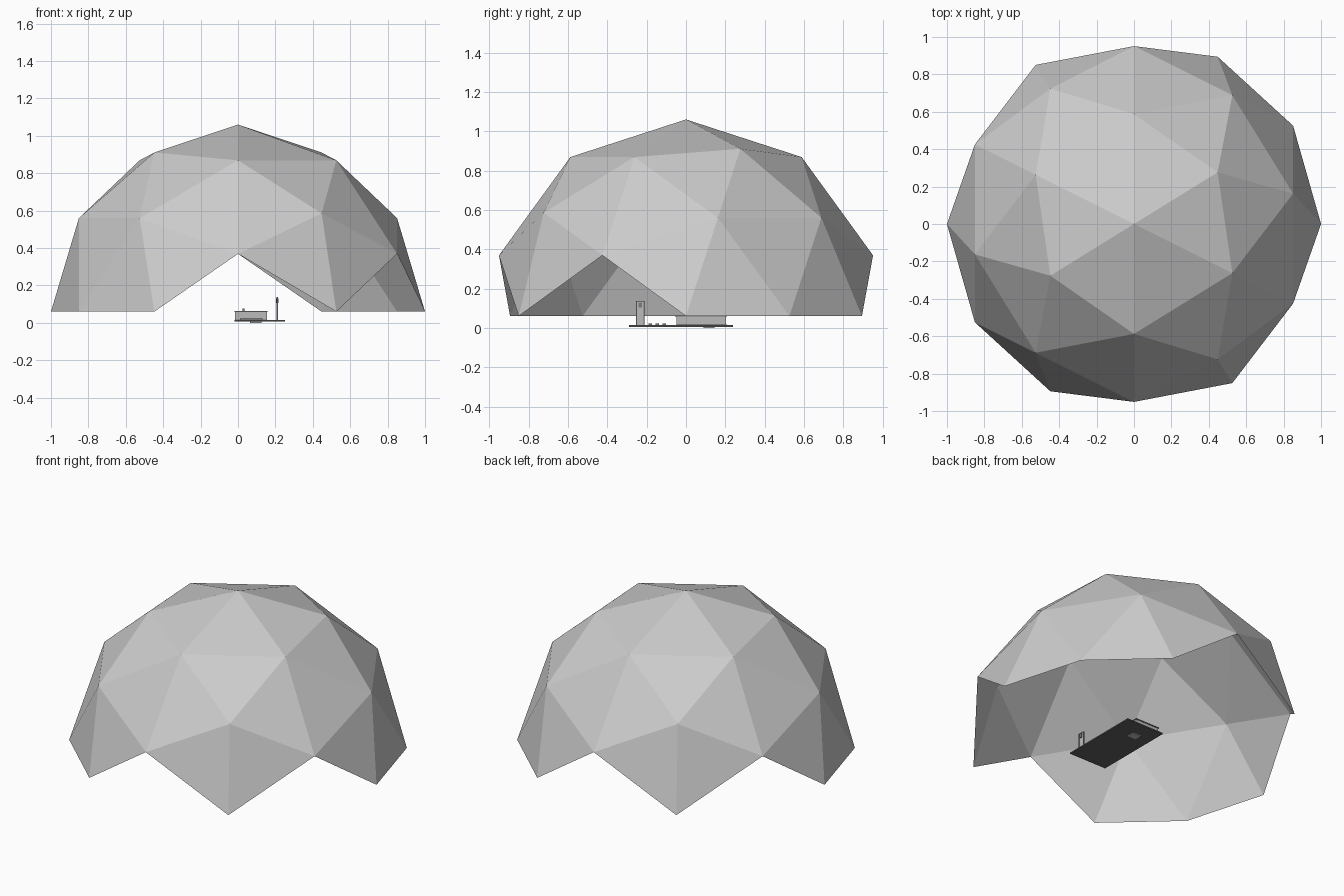
import bpy, bmesh, math
from mathutils import Matrix

if "Cube" in bpy.data.objects:
    bpy.data.objects.remove(bpy.data.objects["Cube"])


def material(name, rgb):
    m = bpy.data.materials.new(name)
    m.diffuse_color = (*rgb, 1)
    m.use_nodes = True
    m.node_tree.nodes["Principled BSDF"].inputs["Base Color"].default_value = m.diffuse_color
    return m


DOME = material("dome grey", (0.60, 0.60, 0.60))
WALL = material("wall grey", (0.50, 0.50, 0.50))
DARK = material("deck grey", (0.12, 0.12, 0.12))
TRIM = material("trim grey", (0.20, 0.20, 0.20))


def add(name, bm, mat):
    me = bpy.data.meshes.new(name)
    bm.to_mesh(me)
    bm.free()
    me.materials.append(mat)
    ob = bpy.data.objects.new(name, me)
    bpy.context.collection.objects.link(ob)
    return ob


def boxes(name, mat, *ranges):
    """One object of boxes, each given as (x0, x1, y0, y1, z0, z1)."""
    bm = bmesh.new()
    for x0, x1, y0, y1, z0, z1 in ranges:
        m = (Matrix.Translation(((x0 + x1) / 2, (y0 + y1) / 2, (z0 + z1) / 2))
             @ Matrix.Diagonal((x1 - x0, y1 - y0, z1 - z0, 1)))
        bmesh.ops.create_cube(bm, size=1, matrix=m)
    return add(name, bm, mat)


# Geodesic dome: icosahedron split once, lifted to a sphere, lower faces removed
bm = bmesh.new()
phi = (1 + math.sqrt(5)) / 2
for a in (-1, 1):
    for b in (-phi, phi):
        for co in ((a, 0, b), (0, b, a), (b, a, 0)):
            bm.verts.new(co)
bmesh.ops.convex_hull(bm, input=bm.verts[:])
bmesh.ops.subdivide_edges(bm, edges=bm.edges[:], cuts=1, use_grid_fill=True)
for v in bm.verts:
    v.co.normalize()
bmesh.ops.recalc_face_normals(bm, faces=bm.faces[:])
low = [f for f in bm.faces if any(v.co.z < -0.01 for v in f.verts)]
bmesh.ops.delete(bm, geom=low, context='FACES')
turn = Matrix.Rotation(math.atan(1 / phi), 4, 'Z')
bm.transform(Matrix.Translation((0, 0, 0.06)) @ turn)
add("dome_shell", bm, DOME)

# Deck and footing
boxes("deck", DARK, (-0.02, 0.25, -0.29, 0.24, 0.006, 0.014))
boxes("footing", WALL, (0.065, 0.125, 0.09, 0.145, 0.0, 0.006))

# Small flat-roofed house with base trim, roof and vent
boxes("house_walls", WALL, (-0.015, 0.154, -0.048, 0.204, 0.014, 0.058))
boxes("house_base_trim", TRIM, (-0.016, 0.155, -0.049, 0.205, 0.014, 0.019))
boxes("house_roof", TRIM, (-0.018, 0.157, -0.055, 0.208, 0.058, 0.064))
boxes("roof_vent", TRIM, (0.025, 0.036, 0.07, 0.08, 0.064, 0.077))

# Low benches in front of the house
boxes("benches", TRIM,
      *[(0.01, 0.13, y, y + 0.018, 0.014, 0.022) for y in (-0.19, -0.155, -0.12)])

# Standing panel with edge posts and a small lamp
boxes("panel", WALL, (0.208, 0.212, -0.250, -0.215, 0.014, 0.134))
boxes("panel_frame", TRIM,
      (0.206, 0.214, -0.254, -0.250, 0.014, 0.138),
      (0.206, 0.214, -0.215, -0.211, 0.014, 0.138),
      (0.206, 0.214, -0.254, -0.211, 0.134, 0.138))
boxes("panel_lamp", TRIM, (0.203, 0.217, -0.241, -0.224, 0.105, 0.130))
